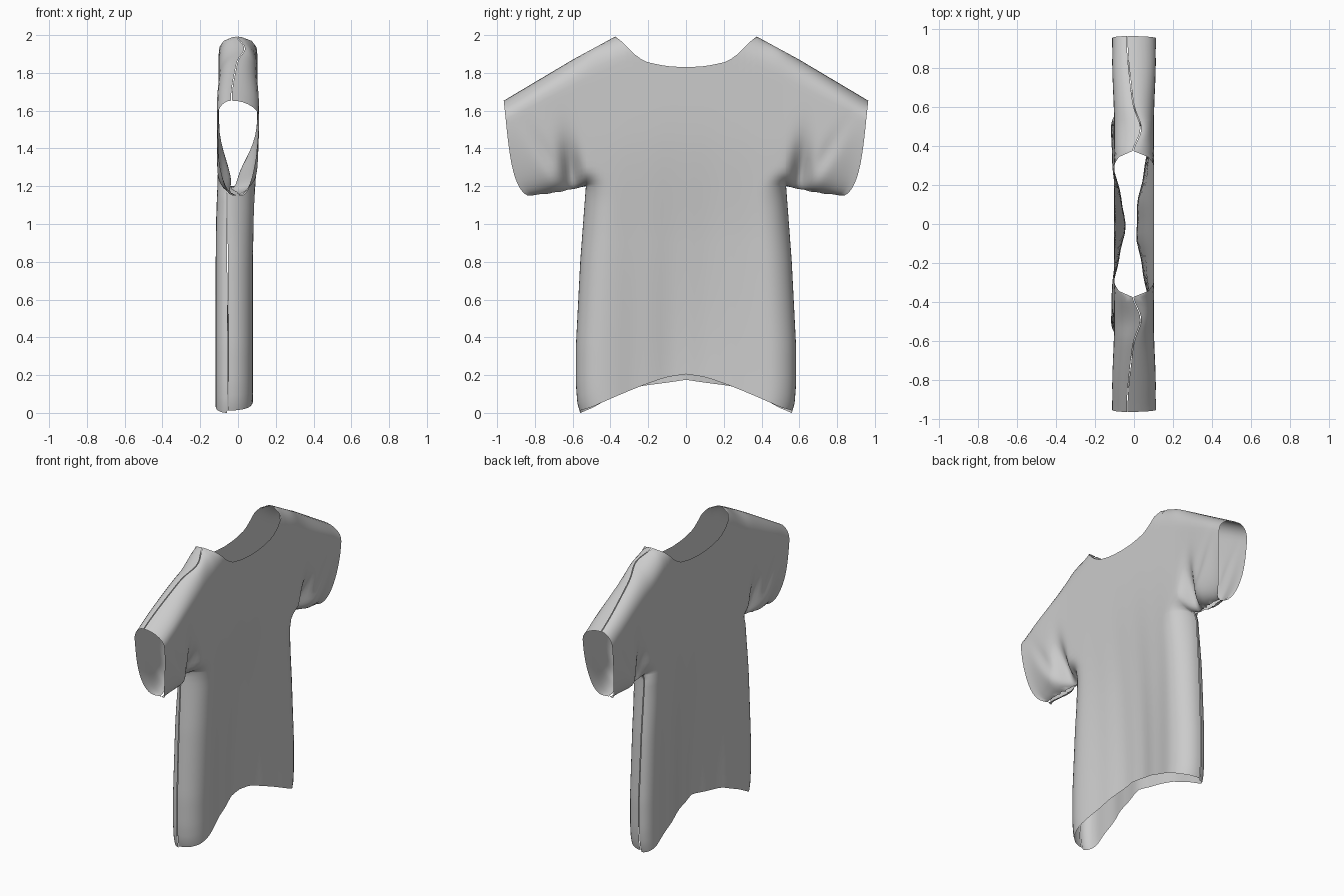
import bpy, bmesh, math
from mathutils import Vector
from mathutils.geometry import intersect_point_line

if "Cube" in bpy.data.objects:
    bpy.data.objects.remove(bpy.data.objects["Cube"])

cloth = bpy.data.materials.new("light grey cloth")
cloth.use_nodes = True
GREY = (0.6, 0.6, 0.6, 1)
cloth.diffuse_color = GREY
cloth.node_tree.nodes["Principled BSDF"].inputs["Base Color"].default_value = GREY

# Pattern outlines for one half of the garment
ARMPIT = (0.53, 1.2)
SHOULDER = [(0.37, 1.995), (0.6, 1.87), (0.97, 1.65)]
NECK = [(0, 1.83), (0.1, 1.835), (0.2, 1.855), (0.26, 1.885), (0.37, 1.995)]
SIDE = [(0, 0.56), (0.05, 0.575), (0.15, 0.583), (0.35, 0.583), (0.8, 0.56), (1.2, 0.53)]
UNDERARM = [ARMPIT, (0.6, 1.185), (0.7, 1.165), (0.83, 1.15)]
HEM = {1: [(0, 0.205), (0.1, 0.19), (0.2, 0.155), (0.3, 0.115), (0.5, 0.03), (0.57, 0.012)],
       -1: [(0, 0.175), (0.1, 0.16), (0.25, 0.14), (0.4, 0.075), (0.5, 0.025), (0.57, 0.0)]}
SIDE_SEAM = [(w, z) for z, w in SIDE]
# Per panel: width of the slack centre, side rounding, armpit crease depth
SLACK = {1: 0.34, -1: 0.24}
SIDE_ROUND = {1: 0.15, -1: 0.09}
CREASE = {1: 0.1, -1: 0.07}


def along(points, t):
    """Height of a polyline at t."""
    for (a, p), (b, q) in zip(points, points[1:]):
        if t <= b:
            return p + (q - p) * max(0, t - a) / (b - a)
    return points[-1][1]


def seam_distance(y, z, line):
    p, best = Vector((y, z, 0)), 9
    for a, b in zip(line, line[1:]):
        a, b = Vector((*a, 0)), Vector((*b, 0))
        q, t = intersect_point_line(p, a, b)
        q = a.lerp(b, min(1, max(0, t)))
        best = min(best, (p - q).length)
    return best


def bump(v, centre, width):
    return math.exp(-((v - centre) / width) ** 2)


def ramp(v, a, b):
    t = min(1, max(0, (v - a) / (b - a)))
    return t * t * (3 - 2 * t)


def drape(y, z, side):
    """Place a pattern point in space, rounding the cloth towards its seams."""
    ay = abs(y)
    sleeve = ramp(ay, 0.5, 0.85)
    cuff = ramp(ay, 0.7, 0.92)
    side_round = SIDE_ROUND[side] + (0.1 - SIDE_ROUND[side]) * ramp(z, 1.1, 1.3)
    limits = [(SHOULDER, 0.115 - 0.025 * sleeve), (SIDE_SEAM, side_round),
              (UNDERARM, 0.1 + 0.05 * sleeve + 0.27 * cuff)]
    fullness = 1
    for line, radius in limits:
        d = min(1, seam_distance(ay, z, line) / radius)
        fullness = min(fullness, math.sqrt(max(0, 1 - (1 - d) ** 2)))
    low = ramp(-z, -1.7, -0.2)
    depth = 0.1 + 0.01 * sleeve + 0.004 * (1 + side) * low
    # Slack centre, hanging folds and armpit creases
    depth -= (0.077 + 0.005 * side) * low * bump(y, 0, SLACK[side])
    depth += 0.004 * low * math.sin(y * 31 + side) * bump(y, 0, 0.5)
    depth -= CREASE[side] * bump(ay, 0.6 + 0.1 * (z - 1.2), 0.05) * bump(z, 1.22, 0.18)
    depth -= 0.012 * bump(ay - 0.6 * (z - 1.3), 0.7, 0.04) * bump(z, 1.35, 0.15)
    centre = -0.016 * ramp(-z, -1.5, -0.9)
    seam = -0.035 * ramp(ay, 0.5, 0.95) * ramp(z, 1.2, 1.5)
    seam -= 0.06 * ramp(-z, -1.3, -1.15) * (1 - sleeve)
    seam += 0.035 * bump(ay, 0.49, 0.08) * ramp(z, 1.6, 1.8)
    seam -= 0.01 * bump(ay, 0.37, 0.06) * ramp(z, 1.6, 1.8)
    x = seam + side * 0.002 + (centre + side * depth - seam) * fullness
    return Vector((x, y, z))


def add_patch(bm, rows, side):
    grid = [[bm.verts.new(drape(y, z, side)) for y, z in row] for row in rows]
    for r0, r1 in zip(grid, grid[1:]):
        for i in range(len(r0) - 1):
            bm.faces.new((r0[i], r0[i + 1], r1[i + 1], r1[i]))


def build_panel(name, side):
    bm = bmesh.new()
    columns = [math.sin(math.pi / 2 * i / 20) for i in range(-20, 21)]
    levels = [(1 - math.cos(math.pi * k / 24)) / 2 for k in range(25)]

    # Body below the armpits
    rows = []
    for k in range(31):
        t, row = k / 30, []
        for u in columns:
            bottom = along(HEM[side], abs(u) * 0.57)
            z = bottom + (ARMPIT[1] - bottom) * t
            row.append((u * along(SIDE, z), z))
        rows.append(row)
    add_patch(bm, rows, side)

    # Chest up to the neckline and shoulders
    rows = []
    for t in levels:
        row = []
        for u in columns:
            y = u * ARMPIT[0]
            top = along(NECK if abs(y) < 0.37 else SHOULDER, abs(y))
            row.append((y, ARMPIT[1] + (top - ARMPIT[1]) * t))
        rows.append(row)
    add_patch(bm, rows, side)

    # Sleeves, with a bowed open cuff
    for hand in (-1, 1):
        rows = []
        for t in levels:
            row = []
            for k in range(23):
                s = k / 22
                y0, y1 = ARMPIT[0] + 0.3 * s, ARMPIT[0] + 0.435 * s
                z0 = along(UNDERARM, y0) + 0.008 * math.sin(s * 25) * s * (1 - s)
                z1 = along(SHOULDER, y1)
                y = y0 + (y1 - y0) * t + 0.05 * s * s * math.sin(math.pi * t ** 0.5)
                row.append((hand * y, z0 + (z1 - z0) * t))
            rows.append(row)
        add_patch(bm, rows, side)

    bmesh.ops.remove_doubles(bm, verts=bm.verts, dist=0.0005)
    bmesh.ops.recalc_face_normals(bm, faces=bm.faces)
    # Point the cloth outwards
    if sum(f.normal.x * f.calc_area() for f in bm.faces) * side < 0:
        bmesh.ops.reverse_faces(bm, faces=bm.faces)
    mesh = bpy.data.meshes.new(name)
    bm.to_mesh(mesh)
    bm.free()
    mesh.materials.append(cloth)
    mesh.shade_smooth()
    panel = bpy.data.objects.new(name, mesh)
    bpy.context.collection.objects.link(panel)


build_panel("front_panel", 1)
build_panel("back_panel", -1)
